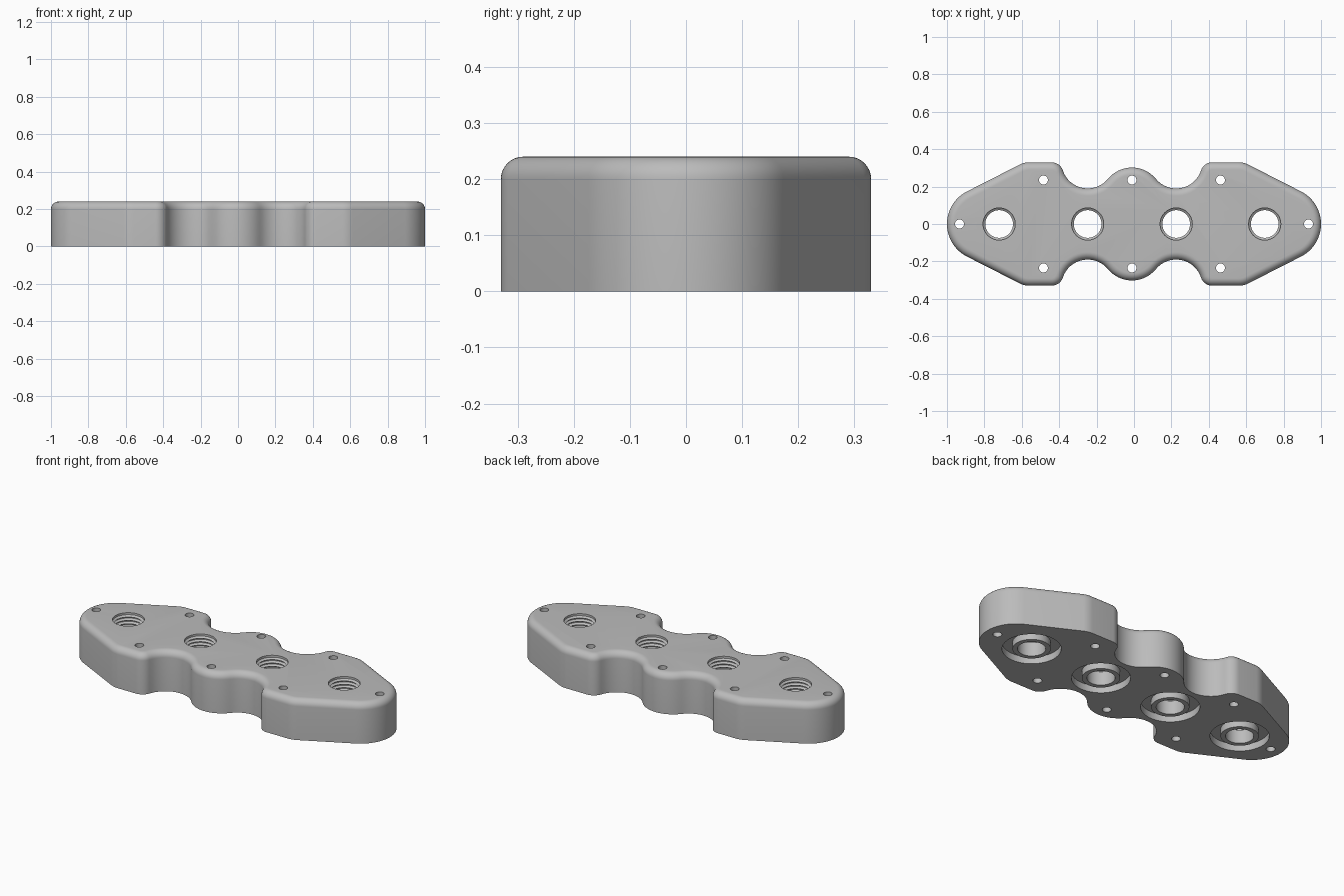
import bpy, bmesh
from math import sin, cos, pi, radians, atan2

cube = bpy.data.objects.get("Cube")
if cube:
    bpy.data.objects.remove(cube)

HEIGHT, FILLET = 0.24, 0.04
PITCH, MID = 0.4733, -0.011          # port spacing and middle of the port row
PORTS = [MID + PITCH * (i - 1.5) for i in range(4)]

metal = bpy.data.materials.new("light_grey_metal")
metal.use_nodes = True
grey = (0.5, 0.5, 0.5, 1)
metal.diffuse_color = grey
metal.node_tree.nodes["Principled BSDF"].inputs["Base Color"].default_value = grey


def arc(cx, cy, r, a0, a1, n):
    return [(cx + r * cos(a0 + (a1 - a0) * i / n), cy + r * sin(a0 + (a1 - a0) * i / n))
            for i in range(n + 1)]


def outline(d):
    """Plate outline moved inwards by d, counter-clockwise."""
    slope = radians(63)
    inner, scoop, lobe = (0.43, 0.266), (0.2365, 0.33), (0, 0.137)
    a = atan2(scoop[1] - inner[1], scoop[0] - inner[0])
    b = atan2(lobe[1] - scoop[1], lobe[0] - scoop[0])
    ends = arc(0.805, 0, 0.195 - d, 0, slope, 12)
    ends += arc(0.558, 0.21, 0.12 - d, slope, pi / 2, 6)
    waist = arc(*inner, 0.064 - d, pi / 2, a, 8)
    waist += arc(*scoop, 0.14 + d, a - pi, b, 16)[1:]
    waist += arc(*lobe, 0.165 - d, b + pi, pi / 2, 8)[1:]
    right = ends + [(x + MID, y) for x, y in waist]
    left = [(-x, y) for x, y in ends] + [(MID - x, y) for x, y in waist]
    top = right + left[-2::-1]
    return top + [(x, -y) for x, y in top[-2:0:-1]]


def make_object(name, bm):
    bmesh.ops.recalc_face_normals(bm, faces=bm.faces)
    mesh = bpy.data.meshes.new(name)
    bm.to_mesh(mesh)
    bm.free()
    mesh.materials.append(metal)
    obj = bpy.data.objects.new(name, mesh)
    bpy.context.collection.objects.link(obj)
    return obj


def bridge(bm, a, b):
    for i in range(len(a)):
        j = (i + 1) % len(a)
        bm.faces.new((a[i], a[j], b[j], b[i]))


def lathe(bm, profile, x, y, sides, closed=False):
    """Turn (radius, z) points around a vertical axis at x, y."""
    rings = [[bm.verts.new((px, py, z)) for px, py in arc(x, y, r, 0, 2 * pi, sides)[:-1]]
             for r, z in profile]
    for a, b in zip(rings, rings[1:]):
        bridge(bm, a, b)
    if closed:
        bridge(bm, rings[-1], rings[0])
    else:
        bm.faces.new(rings[0])
        bm.faces.new(rings[-1])


# Plate with a rounded top edge
bm = bmesh.new()
levels = [(0, 0)] + [(FILLET * (1 - cos(t)), HEIGHT - FILLET + FILLET * sin(t))
                     for t in [pi / 2 * i / 8 for i in range(9)]]
rings = [[bm.verts.new((x, y, z)) for x, y in outline(d)] for d, z in levels]
for low, high in zip(rings, rings[1:]):
    bridge(bm, low, high)
bm.faces.new(rings[0])
bm.faces.new(rings[-1])
plate = make_object("manifold_plate", bm)

# Threaded ports: plain bore below, ridged thread above
MINOR, MAJOR, STEP = 0.074, 0.086, 0.02
thread = [(MINOR, -0.05), (MINOR, 0.08)]
for i in range(8):
    z = 0.08 + STEP * i
    thread += [(MAJOR, z + STEP * 0.4), (MAJOR, z + STEP * 0.6), (MINOR, z + STEP * 0.97)]
thread[-1] = (MAJOR, HEIGHT + 0.05)
bm = bmesh.new()
for x in PORTS:
    lathe(bm, thread, x, 0, 48)
port_cutter = make_object("port_cutter", bm)

# Ring recess under each port, leaving a collar around the bore
bm = bmesh.new()
for x in PORTS:
    lathe(bm, [(0.1, -0.05), (0.155, -0.05), (0.155, 0.04), (0.1, 0.04)], x, 0, 64, True)
recess_cutter = make_object("recess_cutter", bm)

# Bolt holes
bm = bmesh.new()
bolts = [(MID + PITCH * i, s * 0.235) for i in (-1, 0, 1) for s in (-1, 1)]
for x, y in bolts + [(-0.933, 0), (0.933, 0)]:
    lathe(bm, [(0.024, -0.05), (0.024, HEIGHT + 0.05)], x, y, 24)
bolt_cutter = make_object("bolt_hole_cutter", bm)

cutters = [port_cutter, recess_cutter, bolt_cutter]
for cutter in cutters:
    cutter.hide_render = True
    mod = plate.modifiers.new(cutter.name, 'BOOLEAN')
    mod.operation, mod.solver, mod.object = 'DIFFERENCE', 'EXACT', cutter

# Bake the cuts and remove the cutters
bpy.context.view_layer.update()
baked = bpy.data.meshes.new_from_object(plate.evaluated_get(bpy.context.evaluated_depsgraph_get()))
plate.modifiers.clear()
plate.data = baked
for cutter in cutters:
    bpy.data.objects.remove(cutter)

bpy.ops.object.select_all(action='DESELECT')
plate.select_set(True)
bpy.context.view_layer.objects.active = plate
bpy.ops.object.shade_smooth_by_angle(angle=radians(30))
